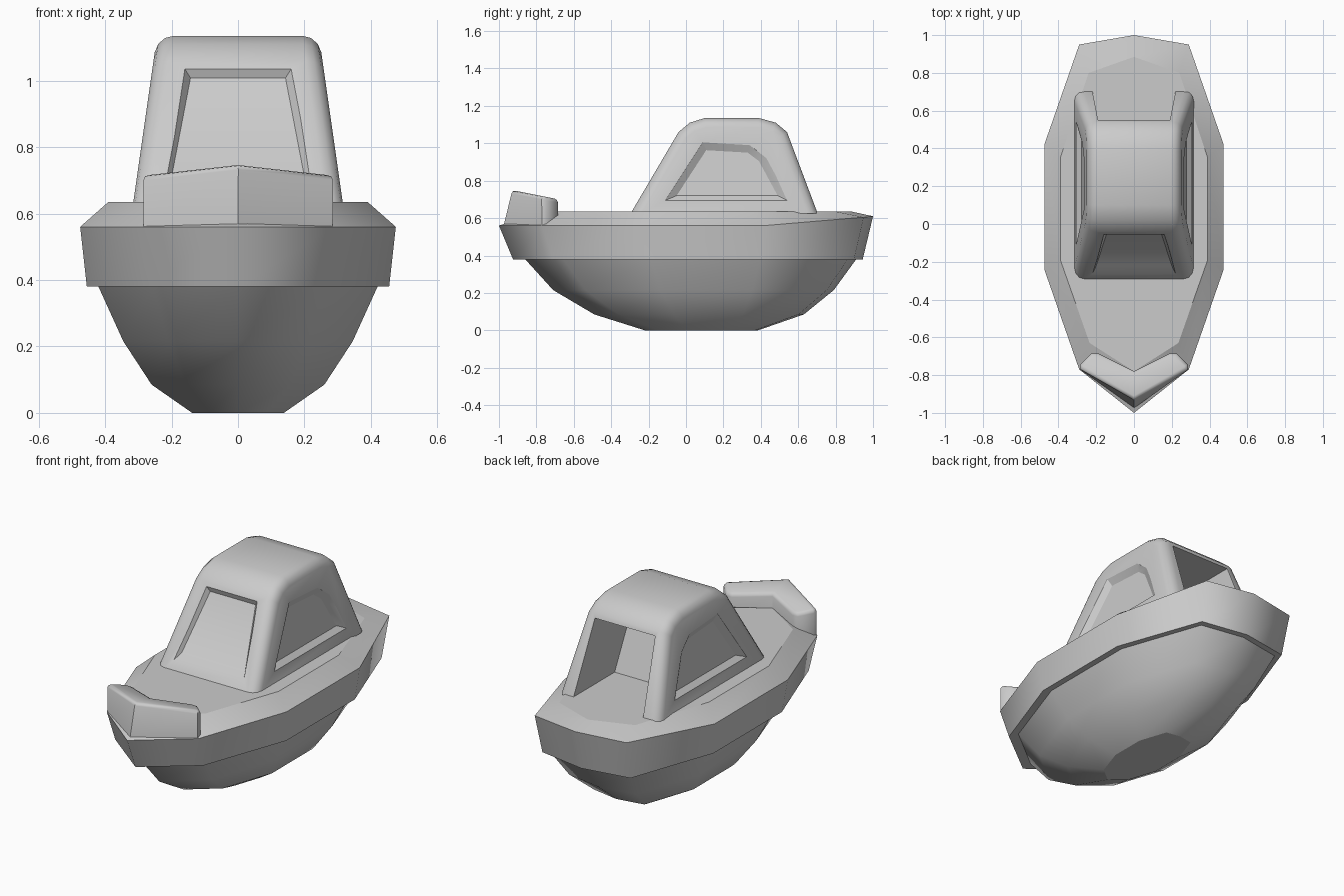
import bpy, bmesh
from math import radians

if "Cube" in bpy.data.objects:
    bpy.data.objects.remove(bpy.data.objects["Cube"])


def loft(rings):
    """Bridge closed rings of equal length and cap both ends."""
    bm = bmesh.new()
    loops = [[bm.verts.new(p) for p in r] for r in rings]
    n = len(rings[0])
    for a, b in zip(loops, loops[1:]):
        for i in range(n):
            j = (i + 1) % n
            bm.faces.new((a[i], a[j], b[j], b[i]))
    bm.faces.new(loops[0])
    bm.faces.new(loops[-1])
    bmesh.ops.recalc_face_normals(bm, faces=bm.faces)
    return bm, loops


def ring_edges(bm, loop):
    return [bm.edges.get((v, loop[(i + 1) % len(loop)])) for i, v in enumerate(loop)]


def finish(name, bm):
    for f in bm.faces:
        f.smooth = True
    me = bpy.data.meshes.new(name)
    bm.to_mesh(me)
    bm.free()
    ob = bpy.data.objects.new(name, me)
    bpy.context.collection.objects.link(ob)
    return ob


def activate(ob):
    bpy.ops.object.select_all(action='DESELECT')
    ob.select_set(True)
    bpy.context.view_layer.objects.active = ob


def mirrored(half):
    """Half outline on +x, first and last points on the centre line."""
    return half + [(-p[0],) + tuple(p[1:]) for p in half[-2:0:-1]]


# Hull: scaled outline below, overhanging band, sloped rim, flat deck
outline = [(0, -1), (.29, -.77), (.475, -.24), (.475, .42), (.29, .95), (0, 1)]


def hull_ring(z, hw, y0, y1):
    return mirrored([(x * hw / .475, y0 + (y + 1) / 2 * (y1 - y0), z) for x, y in outline])


rim_z = [.56, .56, .56, .56, .605, .61]
deck = [(0, -.78), (.235, -.63), (.39, -.19), (.39, .35), (.24, .8), (0, .885)]
rings = [
    hull_ring(0, .138, -.22, .385),
    hull_ring(.085, .26, -.49, .63),
    hull_ring(.215, .345, -.71, .79),
    hull_ring(.38, .42, -.86, .91),
    hull_ring(.38, .455, -.925, .945),
    mirrored([(x, y, z) for (x, y), z in zip(outline, rim_z)]),
    mirrored([(x, y, .635) for x, y in deck]),
]
bm, loops = loft(rings)
for k in (0, 3, 4, 5, 6):
    for e in ring_edges(bm, loops[k]):
        e.smooth = False
finish("hull", bm)


# Cabin: side profile, tapered towards the roof, rounded along both sides
def side_x(z):
    return .315 - .143 * (z - .635)


def front_y(z):
    return -.29 + .588 * (z - .635)


profile = [(-.296, .625), (-.04, 1.06), (.02, 1.11), (.1, 1.135),
           (.39, 1.135), (.48, 1.11), (.54, 1.06), (.704, .625)]
bm, loops = loft([[(s * side_x(z), y, z) for y, z in profile] for s in (-1, 1)])
edges = [e for lp in loops for e in ring_edges(bm, lp)
         if max(v.co.z for v in e.verts) > .63]
bmesh.ops.bevel(bm, geom=edges, offset=.05, segments=3, profile=.5, affect='EDGES')
cabin = finish("cabin", bm)

# Window recesses and rear doorway, cut from the cabin
D = .025


def window(outer, inner, place):
    wide = [(2 * a - c, 2 * b - d) for (a, b), (c, d) in zip(outer, inner)]
    return [[place(u, z, D) for u, z in wide], [place(u, z, -D) for u, z in inner]]


side_out = [(-.11, .695), (.09, 1.005), (.34, .99), (.43, .92), (.54, .695)]
side_in = [(-.05, .72), (.108, .963), (.33, .95), (.39, .905), (.49, .72)]
front_out = [(-.22, .68), (-.16, 1.035), (.16, 1.035), (.22, .68)]
front_in = [(-.2, .71), (-.143, 1.008), (.143, 1.008), (.2, .71)]
door = [(-.222, .6), (-.19, 1.035), (.19, 1.035), (.222, .6)]


def door_ring(shift):
    return [(x, .70 - .376 * (z - .635) + shift, z) for x, z in door]


cutters = [window(side_out, side_in, lambda u, z, o, s=s: (s * (side_x(z) + o), u, z))
           for s in (-1, 1)]
cutters.append(window(front_out, front_in, lambda u, z, o: (u, front_y(z) - o, z)))
cutters.append([door_ring(.1), door_ring(-.37)])

activate(cabin)
for c in cutters:
    cut = finish("cutter", loft(c)[0])
    cut.hide_render = True
    m = cabin.modifiers.new("cut", 'BOOLEAN')
    m.operation = 'DIFFERENCE'
    m.solver = 'EXACT'
    m.object = cut
    activate(cabin)
    bpy.ops.object.modifier_apply(modifier=m.name)
    bpy.data.objects.remove(cut)
bpy.ops.object.shade_smooth_by_angle(angle=radians(30))

# Bow fender: V-shaped block with a sloping, rounded top
foot = [(0, -.975), (.285, -.77), (.285, -.745), (.225, -.685), (.19, -.685), (0, -.78)]
head = [(0, -.93)] + [(x, y) for x, y in foot[1:]]
bm, loops = loft([
    mirrored([(x, y, .56) for x, y in foot]),
    mirrored([(x, y, .75 - .2 * (y + .93)) for x, y in head]),
])
edges = ring_edges(bm, loops[1])
bmesh.ops.bevel(bm, geom=edges, offset=.018, segments=2, profile=.5, affect='EDGES')
fender = finish("bow_fender", bm)
activate(fender)
bpy.ops.object.shade_smooth_by_angle(angle=radians(50))
